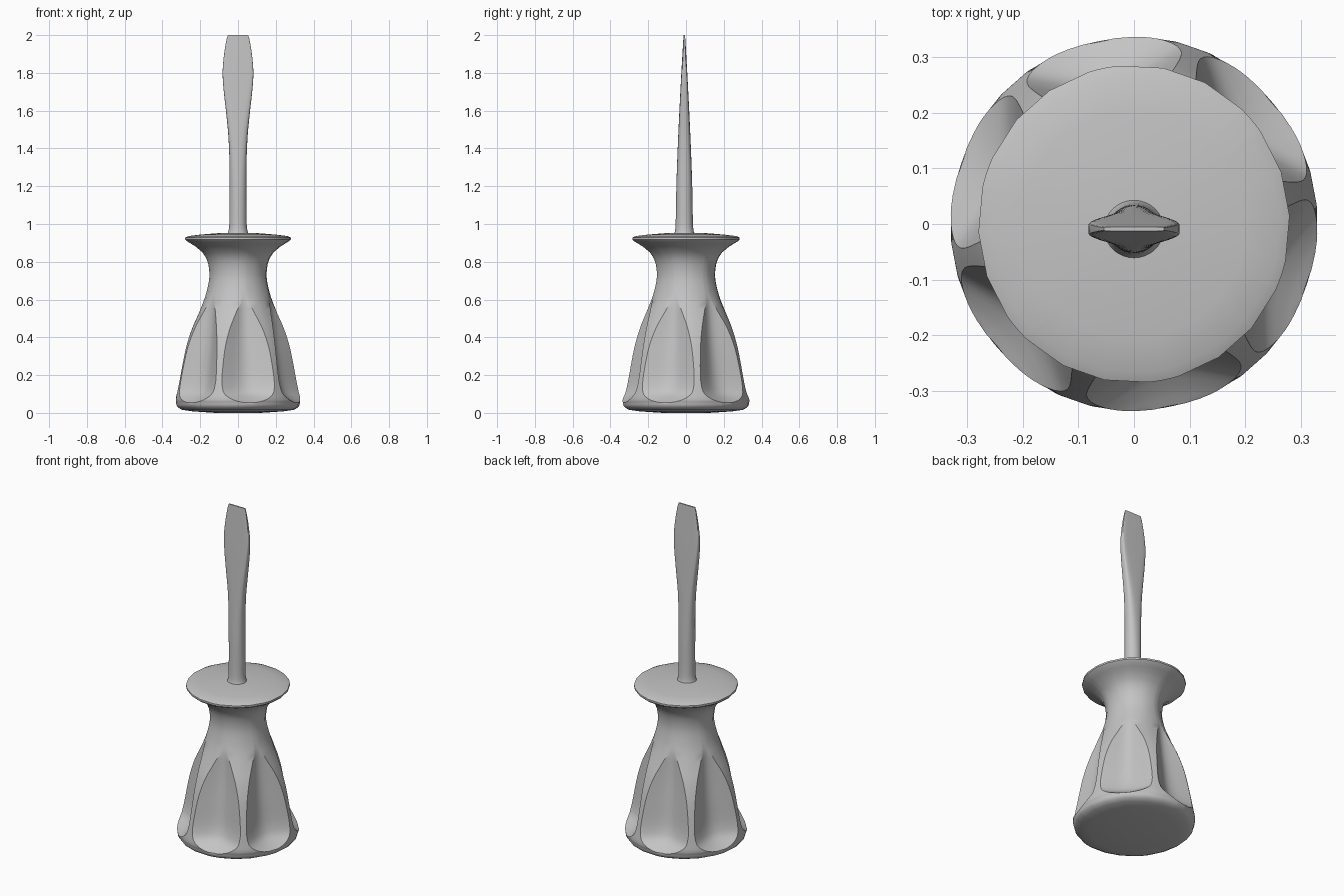
import bpy, bmesh, math

cube = bpy.data.objects.get("Cube")
if cube:
    bpy.data.objects.remove(cube, do_unlink=True)

grey = bpy.data.materials.new("plain grey")
grey.use_nodes = True
COLOUR = (0.55, 0.55, 0.55, 1)
grey.diffuse_color = COLOUR
grey.node_tree.nodes["Principled BSDF"].inputs["Base Color"].default_value = COLOUR


def curve(points, z):
    """Smooth (monotone cubic) value at height z through (z, value) points."""
    if z <= points[0][0]:
        return points[0][1]
    n = len(points)
    slope = [(points[i + 1][1] - points[i][1]) / (points[i + 1][0] - points[i][0])
             for i in range(n - 1)]

    def tangent(i):
        a, b = slope[max(i - 1, 0)], slope[min(i, n - 2)]
        return 0 if a * b <= 0 else 2 * a * b / (a + b)
    for i in range(n - 1):
        (z0, v0), (z1, v1) = points[i], points[i + 1]
        if z <= z1:
            h = z1 - z0
            t = (z - z0) / h
            return (v0 * (2 * t**3 - 3 * t**2 + 1) + tangent(i) * h * (t**3 - 2 * t**2 + t)
                    + v1 * (3 * t**2 - 2 * t**3) + tangent(i + 1) * h * (t**3 - t**2))
    return points[-1][1]


def loft(name, rings, bottom, top, angle):
    """Skin a stack of equal rings and close both ends to a centre point."""
    bm = bmesh.new()
    rows = [[bm.verts.new(p) for p in ring] for ring in rings]
    n = len(rows[0])
    for a, b in zip(rows, rows[1:]):
        for i in range(n):
            bm.faces.new((a[i], a[(i + 1) % n], b[(i + 1) % n], b[i]))
    low, high = bm.verts.new(bottom), bm.verts.new(top)
    for i in range(n):
        j = (i + 1) % n
        bm.faces.new((low, rows[0][j], rows[0][i]))
        bm.faces.new((high, rows[-1][i], rows[-1][j]))
    bmesh.ops.recalc_face_normals(bm, faces=bm.faces)
    mesh = bpy.data.meshes.new(name)
    bm.to_mesh(mesh)
    bm.free()
    mesh.materials.append(grey)
    obj = bpy.data.objects.new(name, mesh)
    bpy.context.collection.objects.link(obj)
    bpy.ops.object.select_all(action='DESELECT')
    obj.select_set(True)
    bpy.context.view_layer.objects.active = obj
    bpy.ops.object.shade_smooth_by_angle(angle=math.radians(angle))


# Handle: turned body with six scooped flutes and a flared collar
BODY = [(0.04, 0.326), (0.065, 0.33), (0.12, 0.321), (0.22, 0.303), (0.34, 0.278),
        (0.44, 0.246), (0.54, 0.203), (0.64, 0.167), (0.73, 0.151), (0.79, 0.158),
        (0.83, 0.174), (0.865, 0.203), (0.89, 0.24), (0.91, 0.272)]
FLOOR = [(0.05, 0.335), (0.075, 0.295), (0.11, 0.255), (0.17, 0.233), (0.3, 0.213),
         (0.45, 0.194), (0.58, 0.182), (0.68, 0.175)]
CURVATURE = 0.36
OVAL = 1.02  # the handle is slightly deeper than wide
FLUTE_STEPS = 14


def handle_ring(z, radius=None):
    body = radius if radius else curve(BODY, z)
    cut = radius is None and 0.05 <= z <= 0.66
    floor = curve(FLOOR, z) if cut else body
    # columns follow the rim of each flute so its edge stays clean
    half = min(max(math.sqrt(max(body - floor, 0) / CURVATURE), 0.1), 0.495)
    polar = []
    for k in range(6):
        centre = math.radians(41 + 60 * k)
        for s in range(FLUTE_STEPS + 1):
            d = half * (2 * s / FLUTE_STEPS - 1)
            polar.append((min(body, floor + CURVATURE * d * d), centre + d))
        for f in (1 / 3, 2 / 3):
            polar.append((body, centre + half + f * (math.pi / 3 - 2 * half)))
    return [(r * math.cos(a), r * math.sin(a) * OVAL, z) for r, a in polar]


heights = [0.04, 0.046, 0.051, 0.055, 0.06, 0.065, 0.07, 0.077, 0.085, 0.095, 0.11, 0.13]
heights += [0.16 + 0.03 * i for i in range(25)] + [0.895, 0.91]
rings = [handle_ring(z, r) for z, r in ((0.0, 0.12), (0.008, 0.24), (0.016, 0.295), (0.028, 0.318))]
rings += [handle_ring(z) for z in heights]
rings += [handle_ring(z, r) for z, r in
          ((0.918, 0.28), (0.928, 0.28), (0.936, 0.262), (0.944, 0.2), (0.952, 0.1))]
loft("handle", rings, (0, 0, 0), (0, 0, 0.955), 38)

# Shaft: round rod that flattens into a flared blade
WIDTH = [(0.93, 0.064), (0.965, 0.05), (1.0, 0.046), (1.3, 0.045), (1.45, 0.05),
         (1.6, 0.064), (1.72, 0.077), (1.8, 0.082), (1.87, 0.077), (1.98, 0.06), (2.0, 0.054)]
DEPTH = [(0.93, 0.06), (0.965, 0.049), (1.0, 0.046), (1.2, 0.042), (1.4, 0.035),
         (1.7, 0.021), (1.9, 0.01), (2.0, 0.004)]
SQUARE = [(1.1, 1.0), (1.4, 0.75), (1.7, 0.4), (2.0, 0.3)]


def shaft_ring(z):
    w, h, e = curve(WIDTH, z), curve(DEPTH, z), curve(SQUARE, z)
    ring = []
    for i in range(32):
        a = 2 * math.pi * i / 32
        c, s = math.cos(a), math.sin(a)
        ring.append((math.copysign(abs(c) ** e, c) * w,
                     math.copysign(abs(s) ** e, s) * h - 0.009, z))
    return ring


levels = [0.93, 0.945, 0.955, 0.965, 0.98, 1.0] + [1.0 + 0.04 * i for i in range(1, 25)]
levels += [1.98, 2.0]
loft("shaft", [shaft_ring(z) for z in levels], (0, -0.009, 0.93), (0, -0.009, 2.0), 35)
